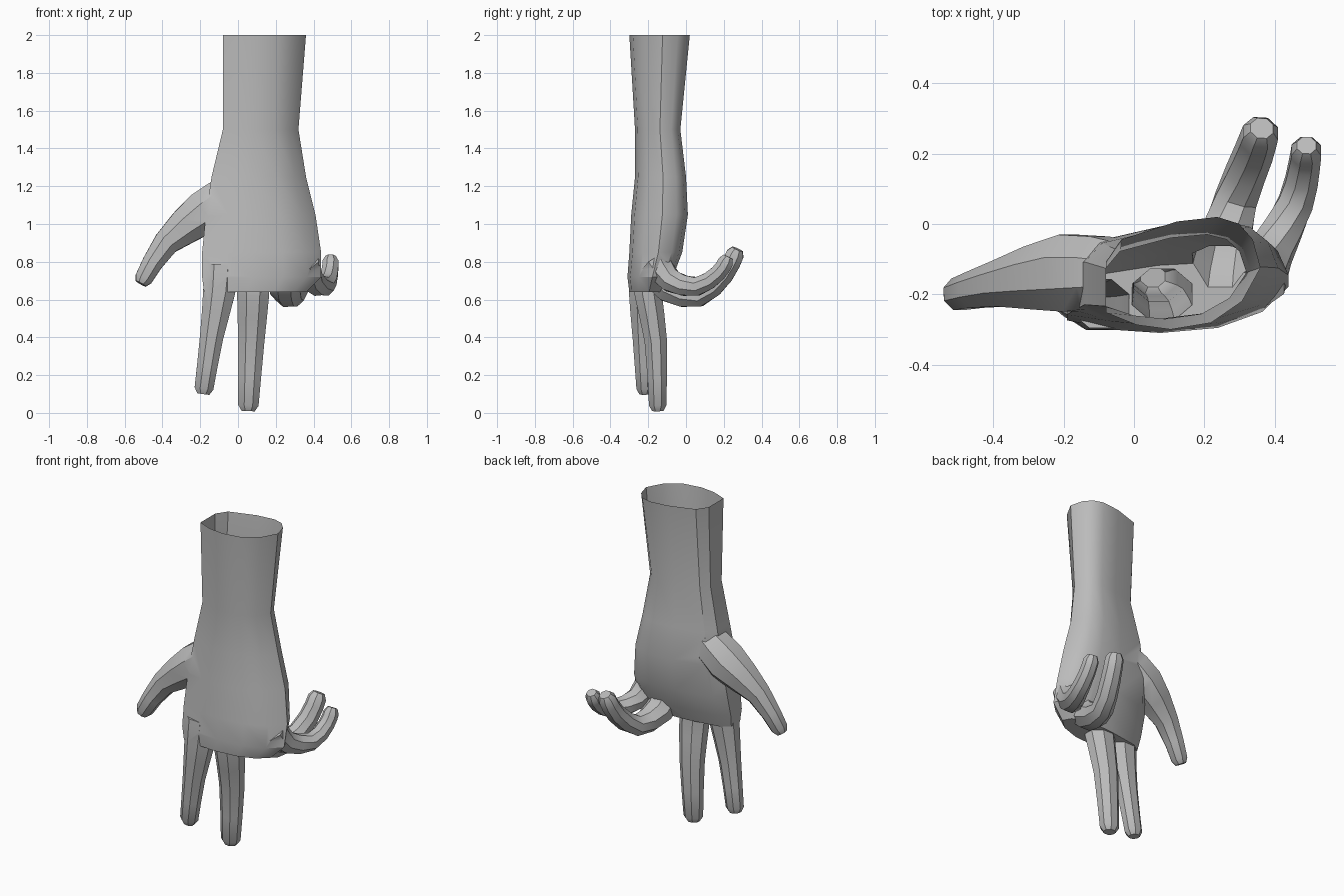
import bpy, bmesh, math
from mathutils import Vector

cube = bpy.data.objects.get("Cube")
if cube:
    bpy.data.objects.remove(cube, do_unlink=True)

skin = bpy.data.materials.new("plain grey")
skin.use_nodes = True
grey = (0.5, 0.5, 0.5, 1)
skin.diffuse_color = grey
skin.node_tree.nodes["Principled BSDF"].inputs["Base Color"].default_value = grey


def loft(name, rings):
    """Closed solid skinned through rings with the same number of points."""
    bm = bmesh.new()
    loops = [[bm.verts.new(point) for point in ring] for ring in rings]
    for lower, upper in zip(loops, loops[1:]):
        for i in range(len(lower)):
            bm.faces.new((lower[i - 1], lower[i], upper[i], upper[i - 1]))
    bm.faces.new(loops[0])
    bm.faces.new(loops[-1])
    bmesh.ops.recalc_face_normals(bm, faces=bm.faces)
    mesh = bpy.data.meshes.new(name)
    bm.to_mesh(mesh)
    bm.free()
    mesh.materials.append(skin)
    obj = bpy.data.objects.new(name, mesh)
    bpy.context.collection.objects.link(obj)
    return obj


def refine(points):
    """Put one smooth in-between point on every span of a path."""
    result = [points[0]]
    last = len(points) - 1
    for i in range(last):
        before, start = points[max(i - 1, 0)], points[i]
        end, after = points[i + 1], points[min(i + 2, last)]
        result.append((start + end) * 0.5 + (start + end - before - after) / 16)
        result.append(end)
    return result


def digit(name, side, flatness, *path):
    """Eight-sided finger along centres that each carry a half width."""
    stations = refine([Vector(station) for station in path])
    # Short blunt cap beyond the final centre
    reach = (stations[-1].xyz - stations[-2].xyz).normalized() * 0.03
    cap = (stations[-1].xyz + reach).to_4d()
    cap.w = stations[-1].w * 0.65
    stations.append(cap)
    rings = []
    for i, station in enumerate(stations):
        ahead = stations[min(i + 1, len(stations) - 1)].xyz
        along = (ahead - stations[max(i - 1, 0)].xyz).normalized()
        across = (side - along * side.dot(along)).normalized()
        depth = along.cross(across) * flatness
        ring = []
        for k in range(8):
            angle = math.tau * (k + 0.5) / 8
            offset = across * math.cos(angle) + depth * math.sin(angle)
            ring.append(station.xyz + offset * station.w * 1.08)
        rings.append(ring)
    return loft(name, rings)


# Forearm and palm: one outline fitted to the bounds of each level
outline = [(0, .15), (.2, .04), (.42, 0), (.68, .06), (.88, .25), (1, .55),
           (.95, .8), (.86, .94), (.72, 1), (.46, .96), (.1, .8), (0, .6)]
levels = [(2, -.08, .36, -.3, .02), (1.5, -.08, .32, -.27, -.03),
          (1.25, -.14, .36, -.27, 0), (1.05, -.17, .41, -.29, .01),
          (.85, -.19, .44, -.3, -.02), (.72, -.19, .44, -.31, -.07),
          (.64, -.18, .36, -.3, -.11)]
palm_rings = []
for z, left, right, front, back in levels:
    palm_rings.append([(left + u * (right - left), front + v * (back - front), z)
                       for u, v in outline])
hand = loft("hand", palm_rings)

# Spread thumb, two hanging fingers and two curled fingers
sideways = Vector((1, 0, 0))
backward = Vector((0, 1, 0))
digits = [
    digit("thumb", backward, 1.05,
          (-.04, -.14, 1.17, .09), (-.18, -.14, 1.06, .11),
          (-.38, -.17, .9, .065), (-.5, -.2, .71, .045)),
    digit("index_finger", sideways, .85,
          (-.09, -.22, .78, .09), (-.1, -.23, .64, .085),
          (-.14, -.23, .4, .062), (-.18, -.22, .13, .05)),
    digit("middle_finger", sideways, .85,
          (.08, -.2, .78, .09), (.08, -.2, .63, .085),
          (.07, -.16, .38, .07), (.055, -.15, .04, .054)),
    digit("ring_finger", sideways, .95,
          (.24, -.18, .77, .09), (.25, -.09, .66, .08),
          (.29, .07, .62, .06), (.34, .2, .73, .054), (.36, .26, .84, .05)),
    digit("little_finger", sideways, .98,
          (.35, -.16, .8, .08), (.39, -.08, .7, .062),
          (.46, .06, .67, .05), (.485, .17, .74, .044), (.49, .21, .8, .042)),
]

# Merge the digits into the palm so the inside stays one hollow
bpy.context.view_layer.objects.active = hand
for part in digits:
    join = hand.modifiers.new("join", "BOOLEAN")
    join.operation = "UNION"
    join.solver = "EXACT"
    join.object = part
    bpy.ops.object.modifier_apply(modifier=join.name)
    bpy.data.objects.remove(part, do_unlink=True)

# Open the cut end of the forearm
bm = bmesh.new()
bm.from_mesh(hand.data)
rim_faces = [f for f in bm.faces if all(v.co.z > 1.99 for v in f.verts)]
bmesh.ops.delete(bm, geom=rim_faces, context="FACES")
bm.to_mesh(hand.data)
bm.free()

# Soft skin with crisp creases
for obj in bpy.context.selected_objects:
    obj.select_set(False)
hand.select_set(True)
bpy.ops.object.shade_smooth_by_angle(angle=math.radians(32))
